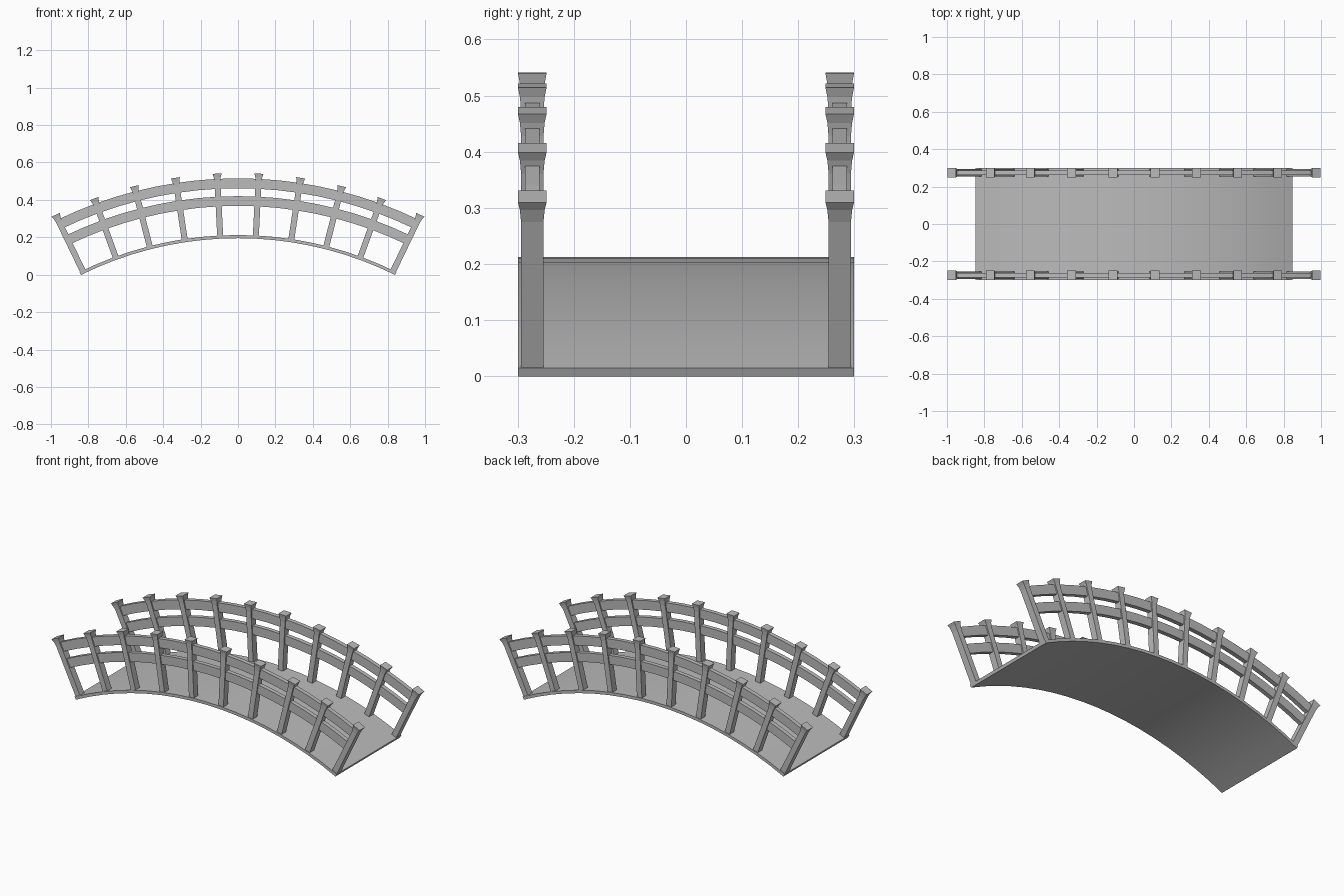
import bpy, bmesh
from math import sin, cos, radians

cube = bpy.data.objects.get("Cube")
if cube:
    bpy.data.objects.remove(cube, do_unlink=True)

CENTRE_Z = -1.70             # centre of the arch circle
SPAN = radians(25.76)        # angle of the outermost posts
POSTS = 10
RAIL_Y = 0.274

grey = bpy.data.materials.new("grey wood")
grey.use_nodes = True
grey.diffuse_color = (0.5, 0.5, 0.5, 1)
grey.node_tree.nodes["Principled BSDF"].inputs["Base Color"].default_value = (0.5, 0.5, 0.5, 1)


def polar(angle, radius, y, shift=0.0):
    """Point on the arch; shift moves it along the tangent."""
    return (radius * sin(angle) + shift * cos(angle), y,
            CENTRE_Z + radius * cos(angle) - shift * sin(angle))


def loft(name, rings):
    """Closed skin through a list of four-point rings."""
    bm = bmesh.new()
    loops = [[bm.verts.new(p) for p in ring] for ring in rings]
    for a, b in zip(loops, loops[1:]):
        for i in range(4):
            j = (i + 1) % 4
            bm.faces.new((a[i], a[j], b[j], b[i]))
    bm.faces.new(loops[0])
    bm.faces.new(loops[-1])
    bmesh.ops.recalc_face_normals(bm, faces=bm.faces)
    mesh = bpy.data.meshes.new(name)
    bm.to_mesh(mesh)
    bm.free()
    mesh.materials.append(grey)
    obj = bpy.data.objects.new(name, mesh)
    bpy.context.collection.objects.link(obj)
    return obj


def arched_plank(name, inner, outer, y, half_width, span, steps=18):
    """Rectangular section swept along the arch."""
    rings = []
    for k in range(steps + 1):
        a = span * (2 * k / steps - 1)
        rings.append([polar(a, inner, y - half_width), polar(a, inner, y + half_width),
                      polar(a, outer, y + half_width), polar(a, outer, y - half_width)])
    return loft(name, rings)


def post(name, angle, y):
    """Square post with a flared top, standing radially on the deck."""
    profile = [(1.90, 0.016, 0.020), (2.20, 0.016, 0.020),
               (2.225, 0.019, 0.022), (2.243, 0.0245, 0.0255)]
    rings = []
    for radius, t, w in profile:
        rings.append([polar(angle, radius, y + sy * w, sx * t)
                      for sx, sy in ((-1, -1), (1, -1), (1, 1), (-1, 1))])
    return loft(name, rings)


# Walkway
deck = arched_plank("deck", 1.895, 1.912, 0, 0.299, radians(26.3))
bpy.context.view_layer.objects.active = deck
deck.select_set(True)
bpy.ops.object.shade_smooth_by_angle(angle=radians(30))
deck.select_set(False)

# Railings on both sides
for side, y in (("front", -RAIL_Y), ("back", RAIL_Y)):
    arched_plank(side + "_upper_rail", 2.162, 2.215, y, 0.0125, SPAN)
    arched_plank(side + "_lower_rail", 2.068, 2.120, y, 0.0125, SPAN)
    for i in range(POSTS):
        post(f"{side}_post_{i + 1}", SPAN * (2 * i / (POSTS - 1) - 1), y)
